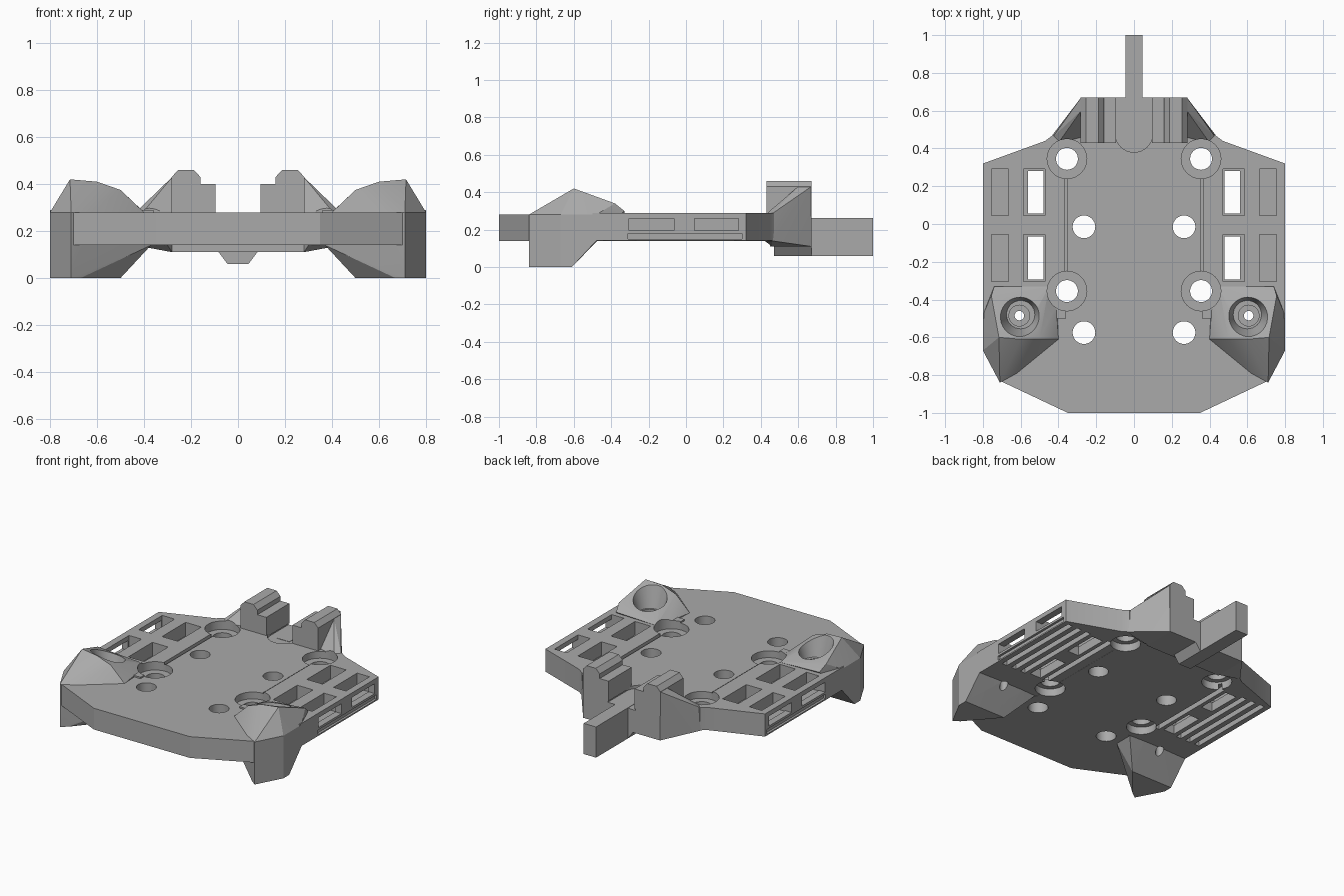
import bpy, bmesh, math
from mathutils import Matrix, Vector

cube = bpy.data.objects.get("Cube")
if cube:
    bpy.data.objects.remove(cube, do_unlink=True)

grey = bpy.data.materials.new("plain_grey")
grey.use_nodes = True
COLOR = (0.40, 0.40, 0.40, 1)
grey.diffuse_color = COLOR
grey.node_tree.nodes["Principled BSDF"].inputs["Base Color"].default_value = COLOR


def finish(name, bm):
    bmesh.ops.recalc_face_normals(bm, faces=bm.faces)
    mesh = bpy.data.meshes.new(name)
    bm.to_mesh(mesh)
    bm.free()
    mesh.materials.append(grey)
    obj = bpy.data.objects.new(name, mesh)
    bpy.context.collection.objects.link(obj)
    return obj


def prism(name, outline, low, high, axis="z"):
    """Extrude a 2D outline along z, or an x-z outline along y."""
    bm = bmesh.new()
    place = (lambda a, b, t: (a, b, t)) if axis == "z" else (lambda a, b, t: (a, t, b))
    face = bm.faces.new([bm.verts.new(place(a, b, low)) for a, b in outline])
    out = bmesh.ops.extrude_face_region(bm, geom=[face])
    moved = [v for v in out["geom"] if isinstance(v, bmesh.types.BMVert)]
    bmesh.ops.translate(bm, verts=moved, vec=place(0, 0, high - low))
    return finish(name, bm)


def box(name, x0, x1, y0, y1, z0, z1):
    return prism(name, [(x0, y0), (x1, y0), (x1, y1), (x0, y1)], z0, z1)


def hull(name, points):
    bm = bmesh.new()
    for p in points:
        bm.verts.new(p)
    bmesh.ops.convex_hull(bm, input=bm.verts)
    bmesh.ops.delete(bm, geom=[v for v in bm.verts if not v.link_faces], context="VERTS")
    bmesh.ops.dissolve_limit(bm, angle_limit=0.02, verts=bm.verts, edges=bm.edges)
    return finish(name, bm)


def round_cutter(x, y, z0, z1, r0, r1=None):
    bm = bmesh.new()
    bmesh.ops.create_cone(bm, cap_ends=True, segments=32, radius1=r0,
                          radius2=r0 if r1 is None else r1, depth=z1 - z0,
                          matrix=Matrix.Translation(Vector((x, y, (z0 + z1) / 2))))
    return finish("cutter", bm)


def cut(targets, cutter):
    for obj in targets:
        mod = obj.modifiers.new("cut", "BOOLEAN")
        mod.operation = "DIFFERENCE"
        mod.solver = "EXACT"
        mod.object = cutter
        bpy.context.view_layer.objects.active = obj
        bpy.ops.object.modifier_apply(modifier=mod.name)
    bpy.data.objects.remove(cutter, do_unlink=True)


def span(s, a, b):
    """Mirrored x range."""
    return sorted((s * a, s * b))


# Central deck with the wide angled nose
half = [(0.35, -1), (0.71, -0.83), (0.8, -0.67), (0.8, -0.48), (0.36, -0.48), (0.36, 0.46)]
deck = prism("deck", half + [(-x, y) for x, y in reversed(half)], 0.14, 0.28)

# Rear floor joining the deck to the rear blocks, with a round-nosed pocket
floor = box("rear_floor", -0.28, 0.28, 0.45, 0.67, 0.11, 0.28)
nose = [(0.1 * math.cos(a), 0.48 - 0.1 * math.sin(a))
        for a in [math.pi * i / 16 for i in range(17)]]
cut([deck, floor], prism("cutter", nose + [(-0.1, 0.7), (0.1, 0.7)], 0.26, 0.35))

# Rear blade and its flared keel
blade = box("rear_blade", -0.045, 0.045, 0.47, 1.0, 0.06, 0.262)
keel = prism("blade_keel", [(-0.045, 0.06), (0.045, 0.06), (0.09, 0.12), (-0.09, 0.12)],
             0.47, 0.67, axis="y")
parts = [deck, floor, blade, keel]

for s, side in ((1, "left"), (-1, "right")):
    # Side wing with raised deck
    wing = prism(side + "_wing", [(s * x, y) for x, y in
                 [(0.36, -0.5), (0.8, -0.5), (0.8, 0.32), (0.47, 0.44), (0.43, 0.47), (0.36, 0.47)]],
                 0.141, 0.29)

    # Foot pod: faceted hull from the ground to the sloping screw seat
    pod = hull(side + "_foot", [(s * x, y, z) for x, y, z in [
        (0.5, -0.61, 0), (0.67, -0.81, 0), (0.71, -0.84, 0), (0.8, -0.67, 0), (0.8, -0.61, 0),
        (0.8, -0.48, 0.14), (0.37, -0.48, 0.14), (0.37, -0.6, 0.14),
        (0.71, -0.84, 0.28), (0.62, -0.79, 0.28), (0.8, -0.67, 0.28), (0.8, -0.48, 0.28),
        (0.4, -0.61, 0.28), (0.41, -0.46, 0.29), (0.45, -0.33, 0.29), (0.74, -0.33, 0.3),
        (0.755, -0.38, 0.34), (0.76, -0.66, 0.33),
        (0.715, -0.6, 0.42), (0.6, -0.61, 0.41), (0.5, -0.61, 0.375)]])

    # Rear block with stepped top
    block = prism(side + "_rear_block", [(s * x, z) for x, z in [
        (0.095, 0.27), (0.095, 0.4), (0.16, 0.4), (0.16, 0.43), (0.188, 0.46),
        (0.255, 0.46), (0.282, 0.43), (0.282, 0.27)]], 0.43, 0.67, axis="y")

    # Gusset between rear block and wing
    gusset = hull(side + "_gusset", [(s * x, y, z) for x, y, z in [
        (0.28, 0.67, 0.11), (0.28, 0.46, 0.11), (0.44, 0.46, 0.14), (0.3, 0.42, 0.14),
        (0.28, 0.67, 0.43), (0.28, 0.6, 0.43), (0.43, 0.46, 0.285), (0.4, 0.43, 0.285),
        (0.28, 0.46, 0.285)]])
    parts += [wing, pod, block, gusset]

    # Wing slots, side windows and edge groove
    for y0, y1 in ((0.045, 0.29), (-0.305, -0.055)):
        cut([wing], box("cutter", *span(s, 0.47, 0.585), y0, y1, 0.2, 0.4))
        cut([wing], box("cutter", *span(s, 0.48, 0.56), y0 + 0.01, y1 - 0.01, 0.1, 0.25))
        cut([wing], box("cutter", *span(s, 0.665, 0.755), y0, y1, 0.19, 0.4))
        cut([wing], box("cutter", *span(s, 0.74, 0.9), y0, y1 - 0.01, 0.195, 0.26))
    cut([wing], box("cutter", *span(s, 0.785, 0.9), -0.31, 0.3, 0.15, 0.18))

    # Lengthwise grooves leaving ribs under the wing
    for x in (0.42, 0.59, 0.66, 0.73):
        cut([wing], box("cutter", *span(s, x, x + 0.035), -0.31, 0.3, 0.1, 0.178))

    # Seam beside the deck
    cut([deck, wing], box("cutter", *span(s, 0.352, 0.366), -0.25, 0.24, 0.265, 0.35))

    # Counterbored mounting holes
    for y in (0.345, -0.355):
        near = [deck, wing, gusset, pod]
        cut(near, round_cutter(s * 0.355, y, 0.235, 0.315, 0.105))
        cut(near, round_cutter(s * 0.355, y, 0.05, 0.19, 0.09))
        cut(near, round_cutter(s * 0.355, y, 0.05, 0.4, 0.058))

    # Plain through holes
    for y in (-0.015, -0.575):
        cut([deck], round_cutter(s * 0.265, y, 0.05, 0.4, 0.06))

    # Countersunk screw seat through the foot
    seat = [deck, wing, pod]
    cut(seat, round_cutter(s * 0.6, -0.48, 0.27, 0.45, 0.075, 0.13))
    cut(seat, round_cutter(s * 0.607, -0.485, 0.17, 0.35, 0.055))
    cut(seat, round_cutter(s * 0.607, -0.485, -0.1, 0.3, 0.025))

# Smooth the bores while keeping the machined edges crisp
bpy.ops.object.select_all(action="DESELECT")
for obj in parts:
    obj.select_set(True)
bpy.context.view_layer.objects.active = deck
bpy.ops.object.shade_smooth_by_angle(angle=math.radians(20))
